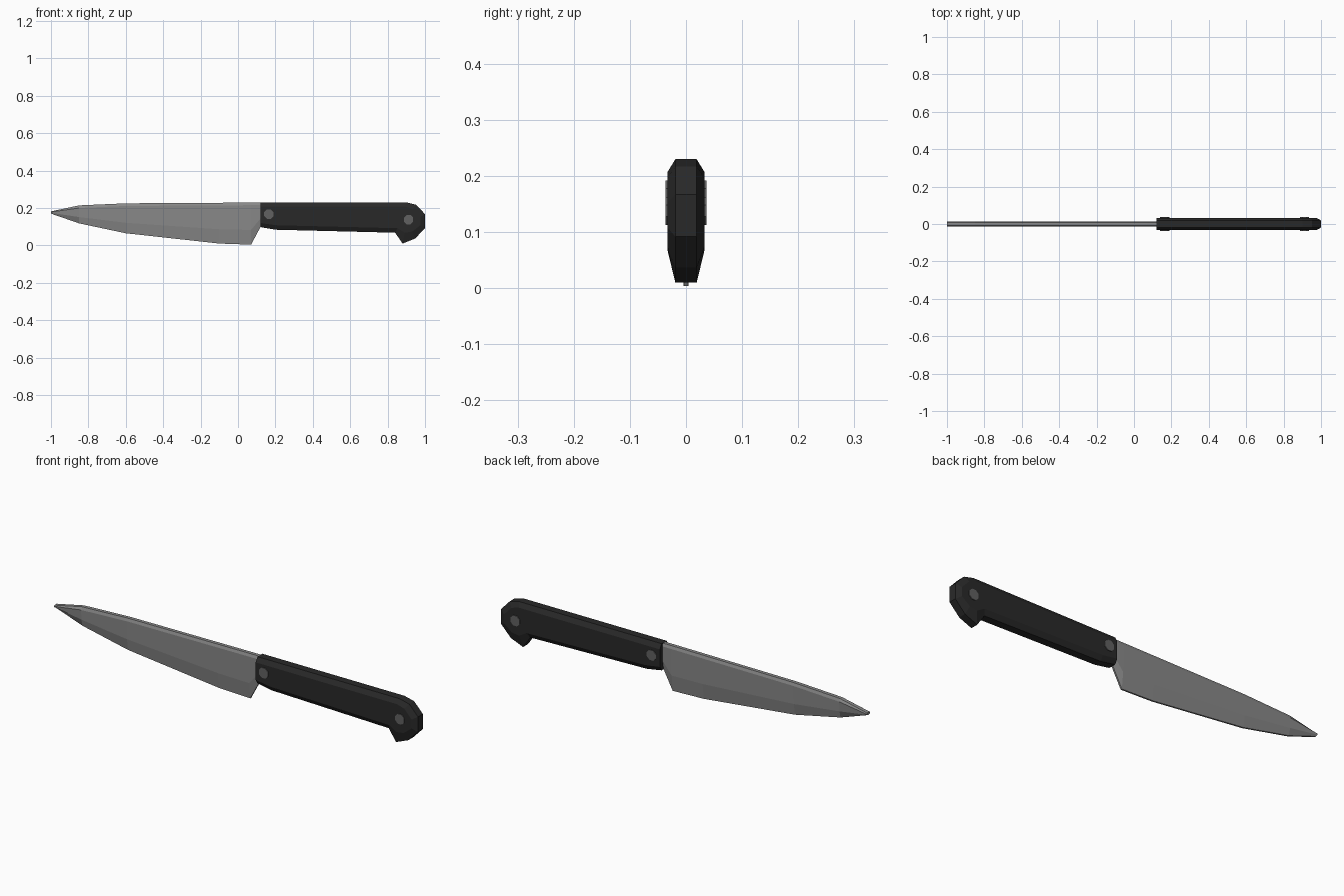
import bpy, bmesh, math
from mathutils import Matrix

if "Cube" in bpy.data.objects:
    bpy.data.objects.remove(bpy.data.objects["Cube"])


def material(name, v):
    m = bpy.data.materials.new(name)
    m.diffuse_color = (v, v, v, 1)
    m.use_nodes = True
    m.node_tree.nodes["Principled BSDF"].inputs["Base Color"].default_value = m.diffuse_color
    return m


steel = material("steel grey", 0.25)
black = material("handle black", 0.022)
rivet_grey = material("rivet grey", 0.12)


def finish(bm, name, mat):
    bmesh.ops.remove_doubles(bm, verts=bm.verts, dist=1e-5)
    bmesh.ops.recalc_face_normals(bm, faces=bm.faces)
    me = bpy.data.meshes.new(name)
    bm.to_mesh(me)
    bm.free()
    me.materials.append(mat)
    ob = bpy.data.objects.new(name, me)
    bpy.context.collection.objects.link(ob)
    return ob


def bridge(bm, rings, closed=False):
    """Join consecutive vertex rings with quads and cap both ends."""
    n = len(rings[0])
    for a, b in zip(rings, rings[1:]):
        for i in range(n):
            j = (i + 1) % n
            bm.faces.new((a[i], a[j], b[j], b[i]))
    bm.faces.new(rings[0])
    bm.faces.new(rings[-1])


# Blade: wedge cross-sections along x, given as (x, spine z, edge z)
stations = [(-1, .182, .170), (-.85, .214, .118), (-.6, .225, .065),
            (-.1, .228, .010), (.07, .229, .004), (.12, .229, .098),
            (.14, .229, .110)]
bm = bmesh.new()
rings = []
for x, top, bot in stations:
    h = top - bot
    side = [(.009, top), (.0145, top - min(.014, h * .3)),
            (.0125, bot + h * .35), (.004, bot)]
    loop = side + [(-y, z) for y, z in reversed(side)]
    rings.append([bm.verts.new((x, y, z)) for y, z in loop])
bridge(bm, rings)
finish(bm, "blade", steel)

# Handle: hooked outline with chamfered long edges
outer = [(.12, .23), (.90, .23), (.953, .217), (1, .167), (1, .092),
         (.947, .037), (.88, .010), (.84, .068), (.20, .084), (.12, .098)]
inner = [(.12, .207), (.895, .207), (.935, .195), (.975, .152), (.975, .108),
         (.932, .074), (.892, .068), (.852, .092), (.20, .108), (.12, .120)]
bm = bmesh.new()
rings = [[bm.verts.new((x, y, z)) for x, z in pts]
         for y, pts in ((-.033, inner), (-.019, outer), (.019, outer), (.033, inner))]
bridge(bm, rings)
finish(bm, "handle", black)

# Rivets passing through the handle
for name, x, z in (("front_rivet", .165, .167), ("rear_rivet", .912, .138)):
    bm = bmesh.new()
    mat = (Matrix.Translation((x, 0, z)) @ Matrix.Rotation(math.pi / 2, 4, 'X')
           @ Matrix.Rotation(math.pi / 8, 4, 'Z'))
    bmesh.ops.create_cone(bm, cap_ends=True, segments=8, radius1=.027,
                          radius2=.027, depth=.073, matrix=mat)
    finish(bm, name, rivet_grey)
